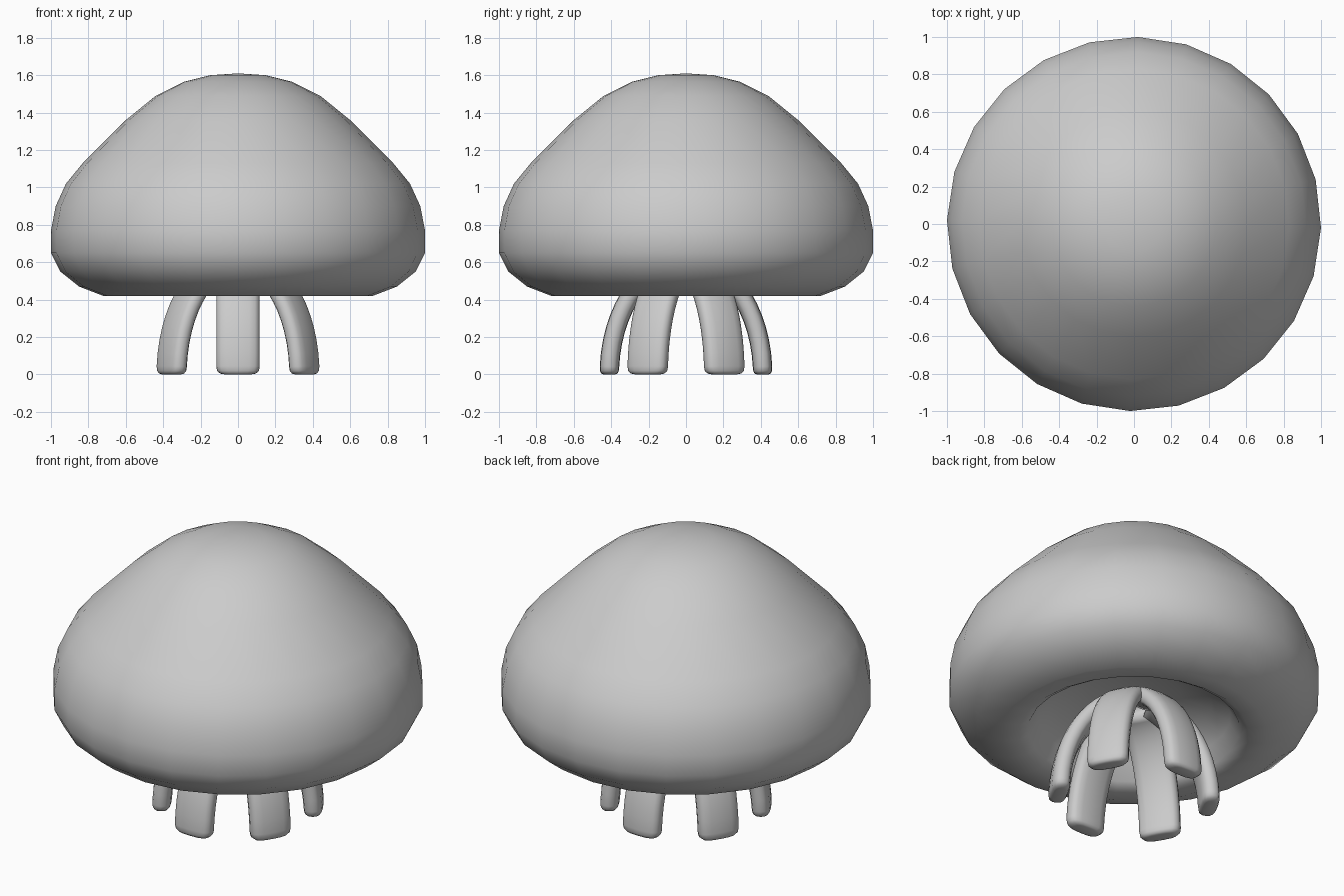
import bpy
import bmesh
from math import sin, cos, pi, radians, copysign
from mathutils import Vector, Matrix

cube = bpy.data.objects.get("Cube")
if cube:
    bpy.data.objects.remove(cube)

grey = bpy.data.materials.new("soft grey")
grey.use_nodes = True
colour = (0.6, 0.6, 0.6, 1)
grey.diffuse_color = colour
grey.node_tree.nodes["Principled BSDF"].inputs["Base Color"].default_value = colour


def finish(bm, name):
    """Turn a bmesh into a smooth, grey object."""
    bmesh.ops.recalc_face_normals(bm, faces=bm.faces)
    for face in bm.faces:
        face.smooth = True
    mesh = bpy.data.meshes.new(name)
    bm.to_mesh(mesh)
    bm.free()
    mesh.materials.append(grey)
    obj = bpy.data.objects.new(name, mesh)
    bpy.context.collection.objects.link(obj)
    return obj


def bridge(bm, rings):
    for a, b in zip(rings, rings[1:]):
        n = len(a)
        for i in range(n):
            j = (i + 1) % n
            bm.faces.new((a[i], a[j], b[j], b[i]))


# Bell: a profile turned round z, with a hollow underside
def make_bell():
    profile = [
        (0.15, 1.6), (0.29, 1.565), (0.44, 1.49), (0.6, 1.36), (0.83, 1.13),
        (0.92, 1.02), (0.975, 0.9), (1, 0.77), (1, 0.65), (0.95, 0.55),
        (0.85, 0.47), (0.72, 0.42), (0.62, 0.42), (0.57, 0.45),
        (0.52, 0.53), (0.42, 0.61), (0.25, 0.67),
    ]
    sides = 24
    bm = bmesh.new()
    rings = []
    for r, z in profile:
        angles = [2 * pi * k / sides - radians(1.2) for k in range(sides)]
        rings.append([bm.verts.new((r * cos(a), r * sin(a), z)) for a in angles])
    bridge(bm, rings)
    # Close the crown and the ceiling of the hollow
    for ring, z in ((rings[0], 1.61), (rings[-1], 0.69)):
        pole = bm.verts.new((0, 0, z))
        for i in range(sides):
            bm.faces.new((ring[i], ring[(i + 1) % sides], pole))
    return finish(bm, "bell")


# Tentacle: a flattened rounded section swept along an elliptical arch
def make_tentacle(index, angle):
    reach, rise, half_width, half_depth = 0.41, 0.61, 0.116, 0.052
    points, steps = 16, 12
    # Small rings first, for the rounded tip
    stations = [(0.0, 0.6), (0.008, 0.82), (0.03, 0.96)]
    stations += [(0.07 + 1.33 * k / steps, 1) for k in range(steps + 1)]
    turn = Matrix.Rotation(angle, 3, "Z")
    bm = bmesh.new()
    rings = []
    for t, scale in stations:
        centre = Vector((reach * cos(t), 0, rise * sin(t)))
        normal = Vector((rise * cos(t), 0, reach * sin(t))).normalized()
        ring = []
        for k in range(points):
            a = 2 * pi * k / points
            u = copysign(abs(cos(a)) ** 0.7, cos(a)) * half_depth * scale
            v = copysign(abs(sin(a)) ** 0.7, sin(a)) * half_width * scale
            ring.append(bm.verts.new(turn @ (centre + normal * u + Vector((0, v, 0)))))
        rings.append(ring)
    bridge(bm, rings)
    bm.faces.new(rings[0])
    bm.faces.new(rings[-1])
    return finish(bm, f"tentacle_{index}")


make_bell()
for i in range(6):
    make_tentacle(i + 1, radians(30 + 60 * i))
